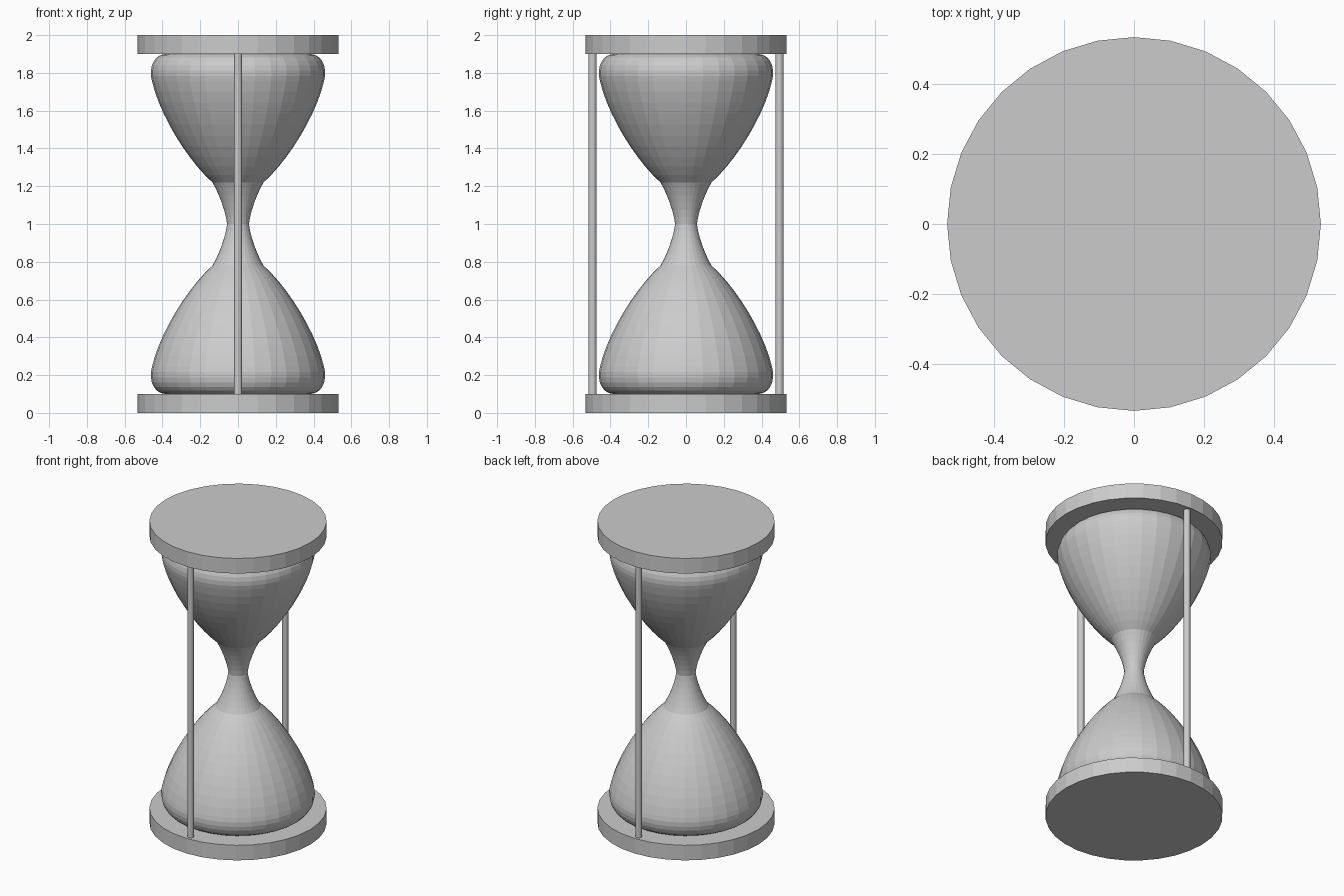
import bpy, bmesh
from math import cos, sin, pi
from mathutils import Vector
from mathutils.geometry import interpolate_bezier

if "Cube" in bpy.data.objects:
    bpy.data.objects.remove(bpy.data.objects["Cube"])

SIDES = 32


def cylinder(name, radius, z0, z1, sides, x=0, y=0):
    bpy.ops.mesh.primitive_cylinder_add(vertices=sides, radius=radius,
                                        depth=z1 - z0, location=(x, y, (z0 + z1) / 2))
    obj = bpy.context.object
    obj.name = name
    return obj


def curve(p0, p1, p2, p3, n):
    pts = [Vector((r, 0, z)) for r, z in (p0, p1, p2, p3)]
    return [(v.x, v.z) for v in interpolate_bezier(*pts, n)]


def lathe(name, profile):
    bm = bmesh.new()
    rings = [[bm.verts.new((r * cos(2 * pi * i / SIDES), r * sin(2 * pi * i / SIDES), z))
              for i in range(SIDES)] for r, z in profile]
    for a, b in zip(rings, rings[1:]):
        for i in range(SIDES):
            j = (i + 1) % SIDES
            bm.faces.new((a[i], a[j], b[j], b[i]))
    bm.faces.new(rings[0][::-1])
    bm.faces.new(rings[-1])
    mesh = bpy.data.meshes.new(name)
    bm.to_mesh(mesh)
    bm.free()
    obj = bpy.data.objects.new(name, mesh)
    bpy.context.collection.objects.link(obj)
    return obj


# Round end plates
cylinder("base_plate", 0.532, 0, 0.1, SIDES)
cylinder("top_plate", 0.532, 1.9, 2.0, SIDES)

# Glass: rounded shoulder, bulb wall, flared neck, mirrored about the waist
shoulder = curve((0.38, 0.1), (0.45, 0.1), (0.475, 0.18), (0.455, 0.245), 8)
bulb = curve((0.455, 0.245), (0.415, 0.42), (0.27, 0.66), (0.135, 0.78), 11)
neck = curve((0.135, 0.78), (0.1, 0.84), (0.066, 0.93), (0.058, 1.0), 7)
half = shoulder + bulb[1:] + neck[1:]
lathe("glass", half + [(r, 2 - z) for r, z in reversed(half[:-1])])

# Slim posts at front and back
for name, y in (("front_post", -0.495), ("back_post", 0.495)):
    cylinder(name, 0.021, 0.1, 1.9, 16, y=y)
